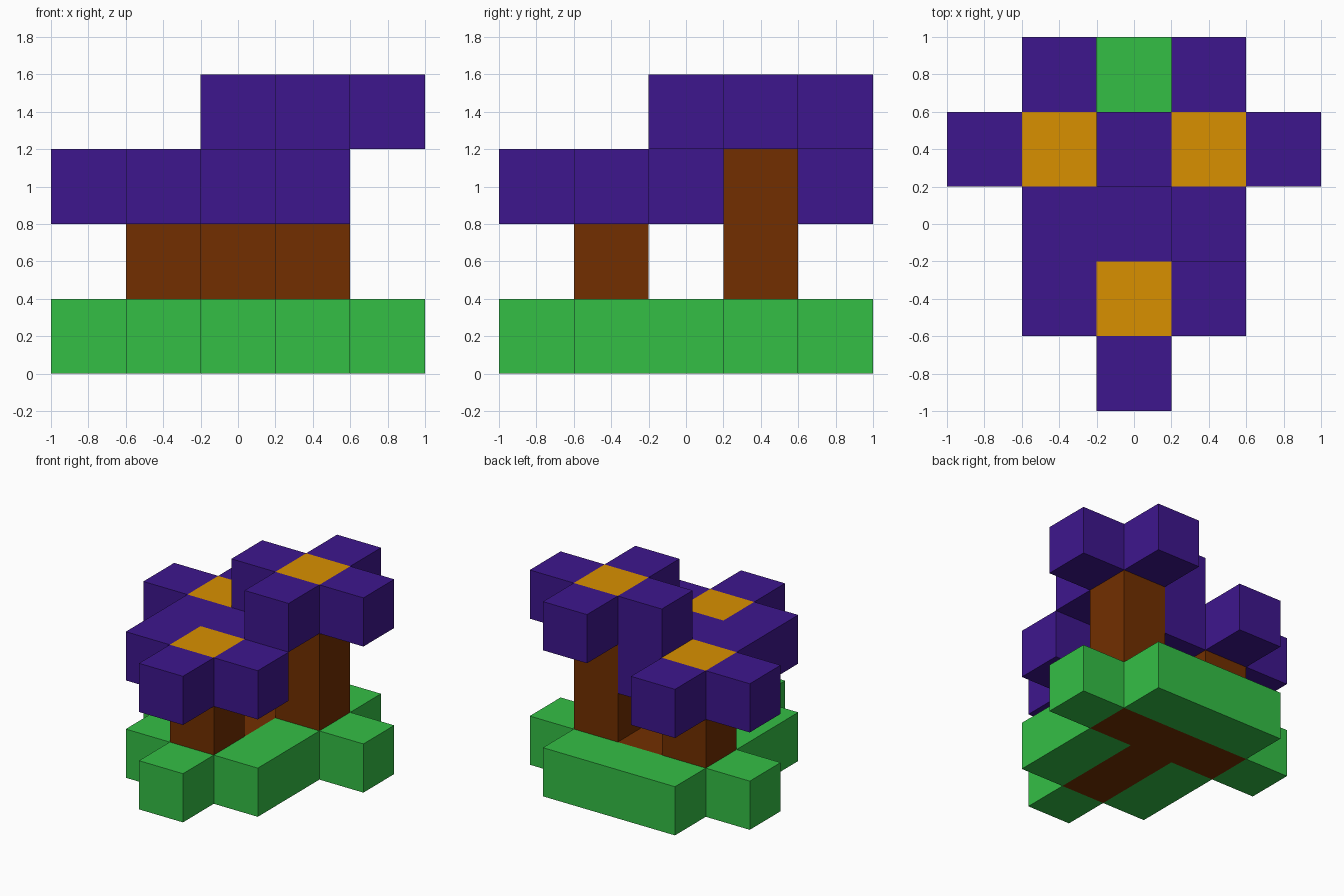
import bpy
import bmesh
from mathutils import Vector

CELL = 0.4
AROUND = [(1, 0), (-1, 0), (0, 1), (0, -1)]

cube = bpy.data.objects.get("Cube")
if cube:
    bpy.data.objects.remove(cube, do_unlink=True)


def make_material(name, color):
    mat = bpy.data.materials.new(name)
    mat.use_nodes = True
    mat.diffuse_color = (*color, 1)
    bsdf = next(n for n in mat.node_tree.nodes if n.type == 'BSDF_PRINCIPLED')
    bsdf.inputs["Base Color"].default_value = (*color, 1)
    return mat


green = make_material("grass green", (0.034, 0.52, 0.06))
brown = make_material("earth brown", (0.168, 0.028, 0))
purple = make_material("petal purple", (0.048, 0.008, 0.27))
orange = make_material("centre orange", (0.69, 0.28, 0))

# Each part is a set of grid cells (column, row, layer)
parts = {}


def add_part(name, mat, cells):
    taken = {c for _, used in parts.values() for c in used}
    parts[name] = (mat, set(cells) - taken)


# Flowers: a stem, four petals around a coloured centre
flowers = {"tall": (1, 1, 3), "side": (-1, 1, 2), "front": (0, -1, 2)}
for name, (x, y, top) in flowers.items():
    add_part(name + "_stem", brown, [(x, y, z) for z in range(1, top)])
    add_part(name + "_flower_centre", orange, [(x, y, top)])
    add_part(name + "_petals", purple, [(x + dx, y + dy, top) for dx, dy in AROUND])

# T-shaped earth bed linking the stems
add_part("earth_bed", brown, [(x, 1, 0) for x in (-1, 0, 1)] + [(0, 0, 0), (0, -1, 0)])

# Grass around the bed: a middle block, a tab on each side and the front
grass = [(x, y, 0) for x in (-1, 0, 1) for y in range(-1, 3)]
add_part("grass_base", green, grass + [(-2, 1, 0), (2, 1, 0), (0, -2, 0)])

occupied = {c for _, cells in parts.values() for c in cells}


def build_part(name, mat, cells):
    """Join the cells of a part into one skin without buried faces."""
    bm = bmesh.new()
    for cell in sorted(cells):
        centre = (Vector(cell) + Vector((0, 0, 0.5))) * CELL
        made = bmesh.ops.create_cube(bm, size=CELL)["verts"]
        bmesh.ops.translate(bm, verts=made, vec=centre)
        buried = []
        for face in {f for v in made for f in v.link_faces}:
            face.normal_update()
            step = [round(n) for n in face.normal]
            if tuple(c + s for c, s in zip(cell, step)) in occupied:
                buried.append(face)
        bmesh.ops.delete(bm, geom=buried, context='FACES')
    bmesh.ops.remove_doubles(bm, verts=bm.verts, dist=0.001)
    mesh = bpy.data.meshes.new(name)
    bm.to_mesh(mesh)
    bm.free()
    mesh.materials.append(mat)
    bpy.context.collection.objects.link(bpy.data.objects.new(name, mesh))


for part_name, (part_mat, part_cells) in parts.items():
    build_part(part_name, part_mat, part_cells)
